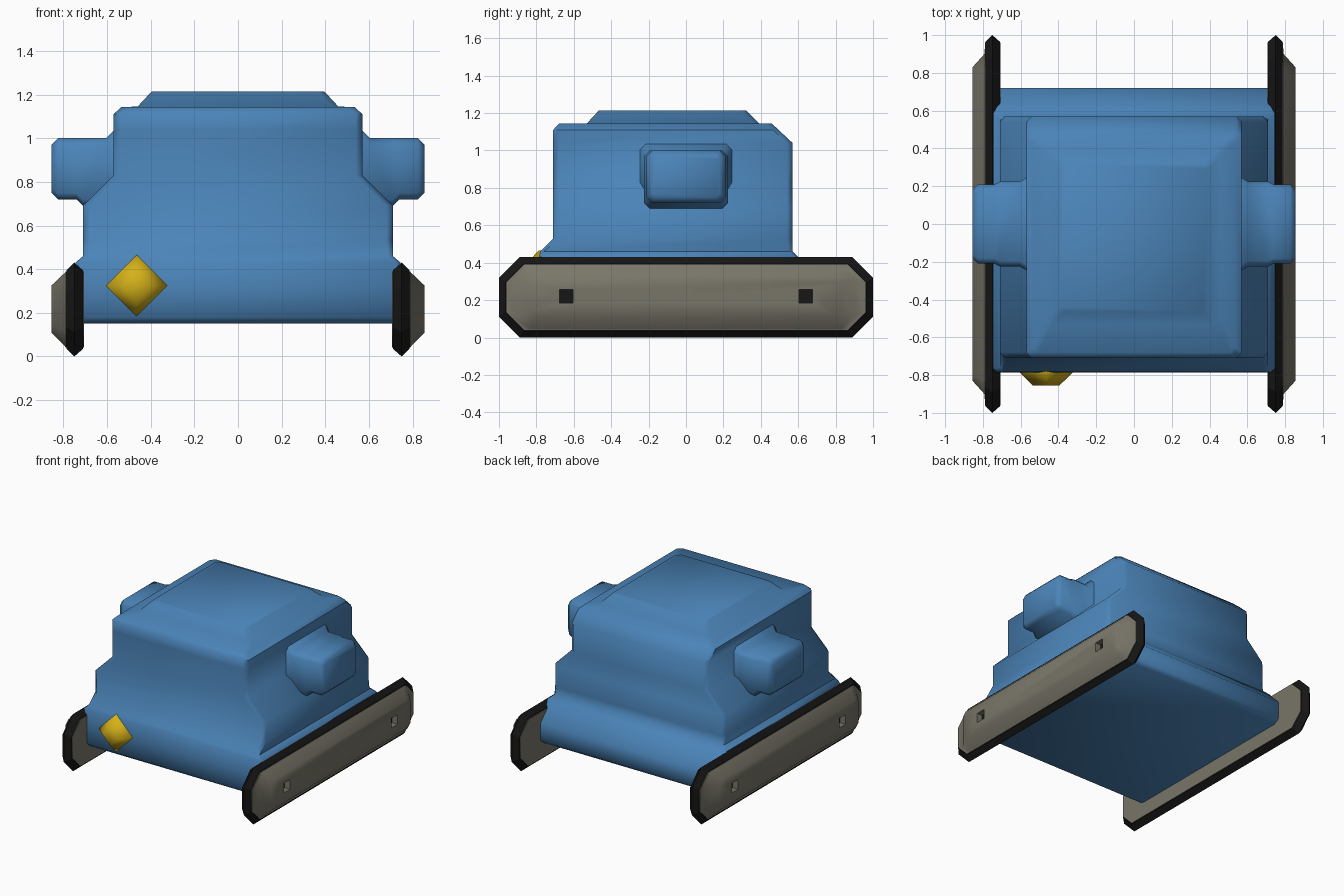
import bpy, bmesh
from math import radians

if "Cube" in bpy.data.objects:
    bpy.data.objects.remove(bpy.data.objects["Cube"])


def material(name, rgb):
    m = bpy.data.materials.new(name)
    m.diffuse_color = (*rgb, 1)
    m.use_nodes = True
    m.node_tree.nodes["Principled BSDF"].inputs["Base Color"].default_value = m.diffuse_color
    return m


BLUE = material("blue", (0.07, 0.23, 0.48))
GREY = material("track_grey", (0.19, 0.18, 0.14))
BLACK = material("black", (0.008, 0.008, 0.008))
YELLOW = material("yellow", (0.66, 0.44, 0.01))


def loft(name, rings, axis, mat, side=1):
    """Skin chamfered rectangles (t, u0, u1, v0, v1, chamfer) placed along an axis."""
    bm = bmesh.new()
    loops = []
    for t, u0, u1, v0, v1, c in rings:
        outline = [(u0 + c, v0), (u1 - c, v0), (u1, v0 + c), (u1, v1 - c),
                   (u1 - c, v1), (u0 + c, v1), (u0, v1 - c), (u0, v0 + c)]
        loop = []
        for u, v in outline:
            x, y, z = (t, u, v) if axis == 'X' else (u, v, t)
            loop.append(bm.verts.new((x * side, y, z)))
        loops.append(loop)
    for a, b in zip(loops, loops[1:]):
        for i in range(8):
            j = (i + 1) % 8
            bm.faces.new((a[i], a[j], b[j], b[i]))
    bm.faces.new(loops[0])
    bm.faces.new(loops[-1])
    return finish(name, bm, mat)


def finish(name, bm, mat):
    bmesh.ops.recalc_face_normals(bm, faces=bm.faces)
    me = bpy.data.meshes.new(name)
    bm.to_mesh(me)
    bm.free()
    me.materials.append(mat)
    ob = bpy.data.objects.new(name, me)
    bpy.context.collection.objects.link(ob)
    return ob


def box(name, centre, size, mat):
    bm = bmesh.new()
    bmesh.ops.create_cube(bm, size=1)
    for v in bm.verts:
        v.co = [c + s * p for c, s, p in zip(centre, size, v.co)]
    return finish(name, bm, mat)


def smooth(ob, angle):
    bpy.ops.object.select_all(action='DESELECT')
    ob.select_set(True)
    bpy.context.view_layer.objects.active = ob
    bpy.ops.object.shade_smooth_by_angle(angle=radians(angle))


# Hull, cabin and roof hatch as one stack of sections: (z, half width, front, back, chamfer)
sections = [
    (0.15, 0.71, -0.755, 0.69, 0.02),
    (0.18, 0.745, -0.785, 0.72, 0.02),
    (0.31, 0.75, -0.785, 0.72, 0.02),
    (0.43, 0.745, -0.785, 0.60, 0.02),
    (0.46, 0.71, -0.78, 0.57, 0.02),
    (0.53, 0.71, -0.71, 0.57, 0.03),
    (0.69, 0.71, -0.71, 0.57, 0.03),
    (0.83, 0.57, -0.71, 0.57, 0.03),
    (1.04, 0.57, -0.71, 0.57, 0.03),
    (1.11, 0.57, -0.71, 0.495, 0.03),
    (1.143, 0.535, -0.68, 0.46, 0.03),
    (1.145, 0.46, -0.53, 0.39, 0.03),
    (1.215, 0.395, -0.465, 0.32, 0.03),
]
body = loft("body", [(z, -w, w, f, b, c) for z, w, f, b, c in sections], 'Z', BLUE)
smooth(body, 46)

for side, label in ((-1, "left"), (1, "right")):
    # Side pod with a flared root
    pod = loft(label + "_pod", [
        (0.53, -0.245, 0.245, 0.69, 1.035, 0.03),
        (0.57, -0.245, 0.245, 0.69, 1.035, 0.03),
        (0.605, -0.225, 0.225, 0.69, 1.0, 0.03),
        (0.71, -0.225, 0.225, 0.69, 1.0, 0.03),
        (0.74, -0.21, 0.21, 0.72, 1.0, 0.03),
        (0.825, -0.21, 0.21, 0.72, 1.0, 0.03),
        (0.855, -0.18, 0.18, 0.75, 0.97, 0.02)], 'X', BLUE, side)
    smooth(pod, 50)

    # Black track belt
    loft(label + "_track_belt", [
        (0.71, -0.965, 0.965, 0.035, 0.395, 0.10),
        (0.75, -1.0, 1.0, 0.0, 0.43, 0.11),
        (0.785, -0.965, 0.965, 0.035, 0.395, 0.10)], 'X', BLACK, side)

    # Grey track panel, showing on both faces of the belt
    panel = loft(label + "_track_panel", [
        (0.706, -0.96, 0.96, 0.04, 0.39, 0.095),
        (0.788, -0.96, 0.96, 0.04, 0.39, 0.095),
        (0.792, -0.90, 0.90, 0.045, 0.385, 0.07),
        (0.855, -0.83, 0.83, 0.11, 0.325, 0.03)], 'X', GREY, side)

    # Square axle sockets with black floors
    for y, end in ((-0.64, "front"), (0.64, "rear")):
        cutter = box("socket_cutter", (side * 0.85, y, 0.22), (0.10, 0.072, 0.072), GREY)
        cutter.hide_render = True
        mod = panel.modifiers.new("socket", 'BOOLEAN')
        mod.operation = 'DIFFERENCE'
        mod.object = cutter
        bpy.context.view_layer.objects.active = panel
        bpy.ops.object.modifier_apply(modifier=mod.name)
        bpy.data.objects.remove(cutter)
        box(f"{label}_{end}_socket", (side * 0.80, y, 0.22), (0.02, 0.072, 0.072), BLACK)
    smooth(panel, 50)

# Diamond-shaped front lamp
bm = bmesh.new()
rings = []
for y, r in ((-0.77, 0.14), (-0.787, 0.14), (-0.855, 0.07)):
    rings.append([bm.verts.new((-0.465 + r * dx, y, 0.325 + r * dz))
                  for dx, dz in ((1, 0), (0, 1), (-1, 0), (0, -1))])
for a, b in zip(rings, rings[1:]):
    for i in range(4):
        j = (i + 1) % 4
        bm.faces.new((a[i], a[j], b[j], b[i]))
bm.faces.new(rings[0])
bm.faces.new(rings[-1])
lamp = finish("front_lamp", bm, YELLOW)
smooth(lamp, 70)
